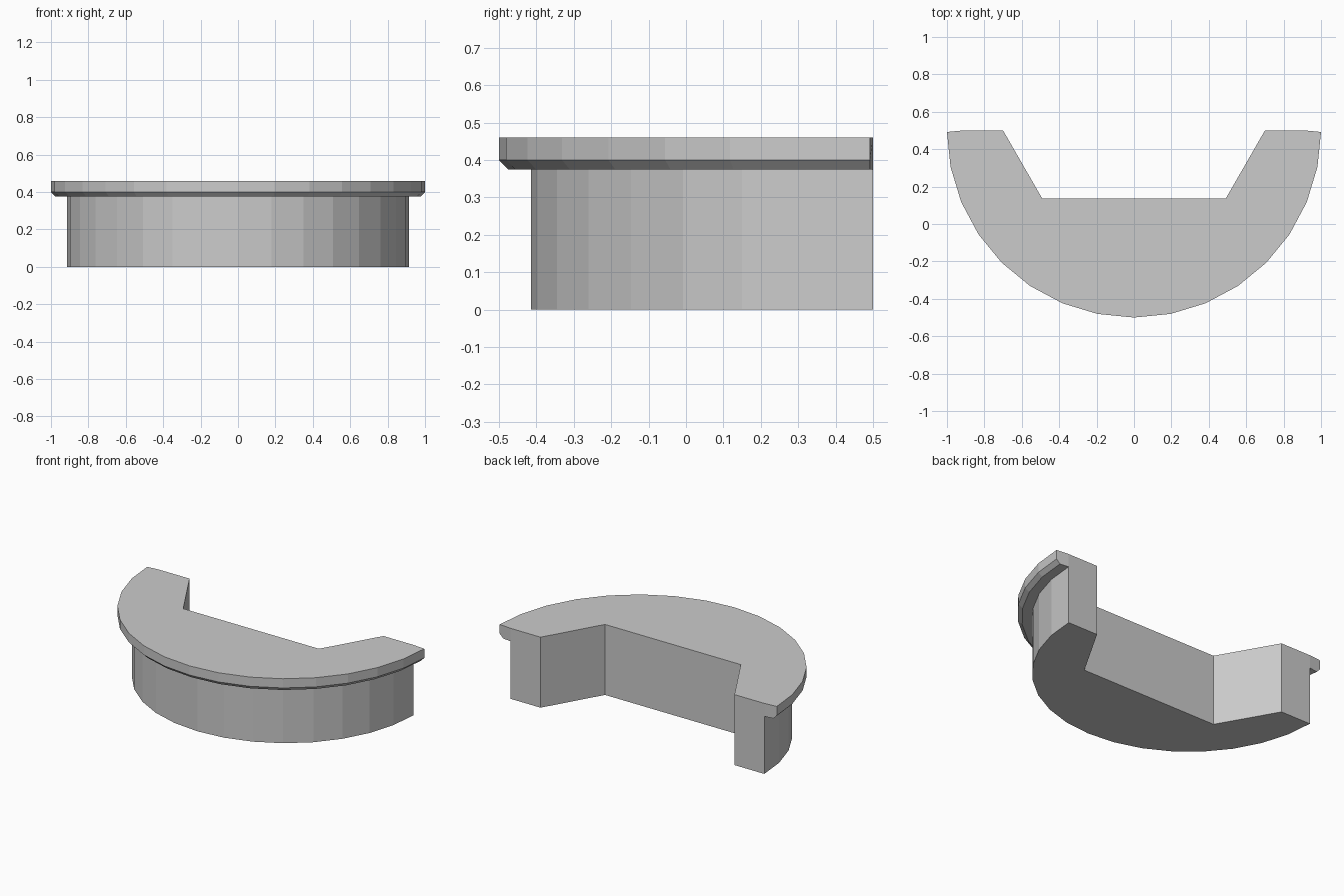
import bpy, bmesh, math

cube = bpy.data.objects.get("Cube")
if cube:
    bpy.data.objects.remove(cube)

CENTRE_Y = 0.5
BODY_R = 0.915
TOP = 0.46
STEPS = 16

# Section from the body foot, out around the chamfered rim, back over the top
PROFILE = [(BODY_R, 0), (BODY_R, 0.375), (0.975, 0.375),
           (1, 0.4), (1, TOP), (BODY_R, TOP)]
# Straight-sided recess at the back
RECESS = [(-0.7, 0.5), (-0.49, 0.135), (0.49, 0.135), (0.7, 0.5)]

bm = bmesh.new()

# Sweep the section around a half circle; rim tips sit slightly forward
columns = []
for i in range(STEPS + 1):
    a = math.pi * (1 + i / STEPS)
    column = []
    for r, z in PROFILE:
        y = CENTRE_Y + r * math.sin(a)
        if i in (0, STEPS) and r > BODY_R:
            y -= 0.008
        column.append(bm.verts.new((r * math.cos(a), y, z)))
    columns.append(column)
for a, b in zip(columns, columns[1:]):
    for k in range(len(PROFILE) - 1):
        bm.faces.new((a[k], b[k], b[k + 1], a[k + 1]))

# Recess walls
low = [bm.verts.new((x, y, 0)) for x, y in RECESS]
high = [bm.verts.new((x, y, TOP)) for x, y in RECESS]
for k in range(len(RECESS) - 1):
    bm.faces.new((low[k], low[k + 1], high[k + 1], high[k]))

# Underside and top
bm.faces.new([c[0] for c in columns] + low[::-1])
bm.faces.new([c[-1] for c in columns] + high[::-1])

# Arm ends: flat body face plus the slanted rim tip
for column, lo, hi in ((columns[0], low[0], high[0]),
                       (columns[-1], low[-1], high[-1])):
    bm.faces.new((lo, column[0], column[1], column[-1], hi))
    bm.faces.new(column[1:])

bmesh.ops.recalc_face_normals(bm, faces=bm.faces)
mesh = bpy.data.meshes.new("rimmed_half_round_block")
bm.to_mesh(mesh)
bm.free()
block = bpy.data.objects.new("rimmed_half_round_block", mesh)
bpy.context.collection.objects.link(block)

# Plain grey
grey = bpy.data.materials.new("light_grey")
grey.use_nodes = True
colour = (0.6, 0.6, 0.6, 1)
grey.diffuse_color = colour
grey.node_tree.nodes["Principled BSDF"].inputs["Base Color"].default_value = colour
mesh.materials.append(grey)
